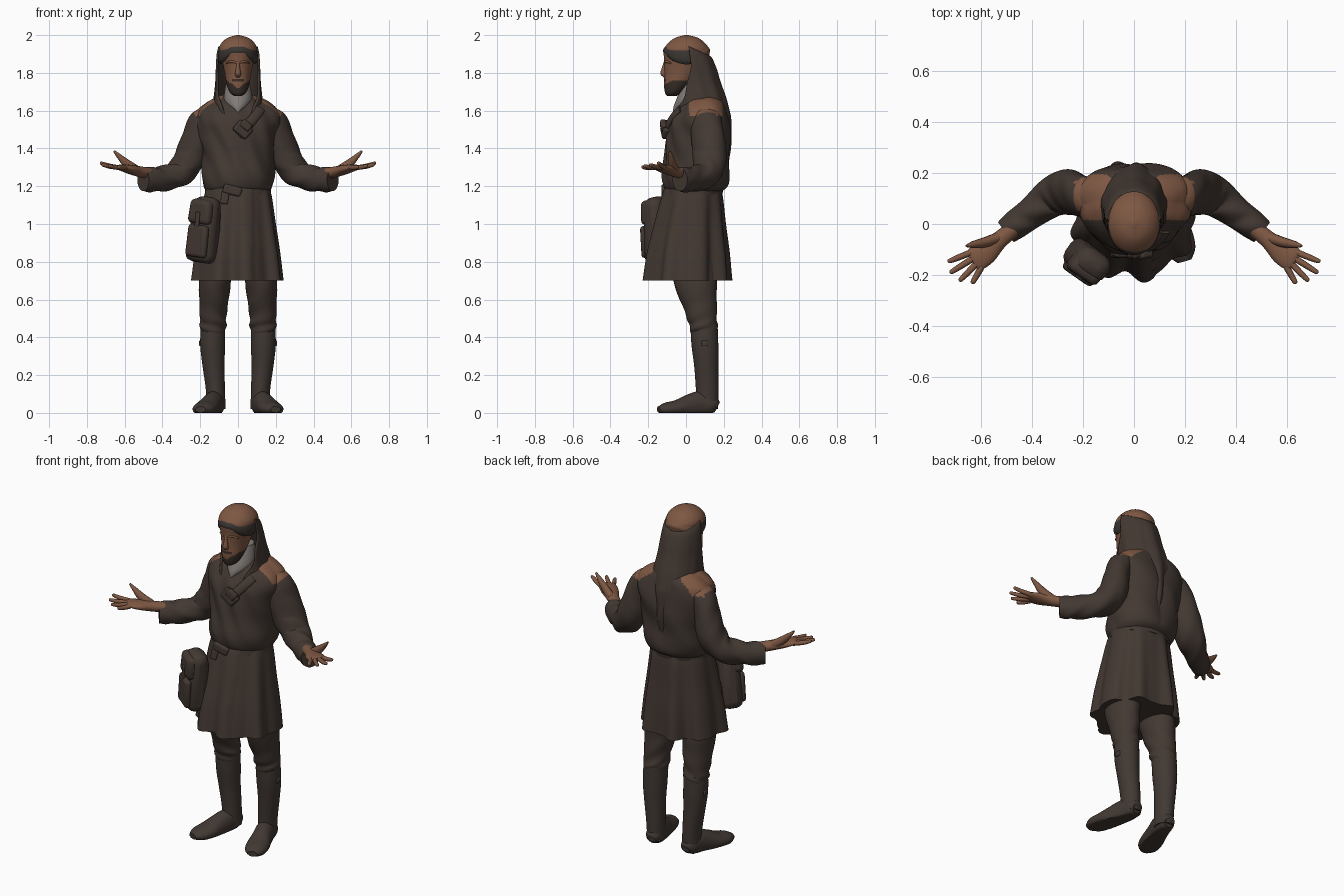
import bpy, bmesh
from math import sin, cos, pi, radians
from mathutils import Vector, Matrix

cube = bpy.data.objects.get("Cube")
if cube:
    bpy.data.objects.remove(cube)


def material(name, *rgb):
    m = bpy.data.materials.new(name)
    m.use_nodes = True
    m.diffuse_color = (*rgb, 1)
    m.node_tree.nodes["Principled BSDF"].inputs["Base Color"].default_value = (*rgb, 1)
    return m


skin = material("skin", .21, .097, .056)
cloth = material("brown cloth", .056, .04, .032)
hide = material("boot leather", .053, .04, .033)
band = material("dark headband", .043, .036, .031)
linen = material("grey linen", .22, .2, .185)
beard = material("beard", .04, .027, .021)


def finish(name, bm, mats, rule=None, angle=50):
    """Turn a bmesh into a smooth-shaded object, colouring faces by rule."""
    bmesh.ops.recalc_face_normals(bm, faces=bm.faces)
    if rule:
        for f in bm.faces:
            f.material_index = rule(f.calc_center_median())
    mesh = bpy.data.meshes.new(name)
    bm.to_mesh(mesh)
    bm.free()
    for m in mats:
        mesh.materials.append(m)
    obj = bpy.data.objects.new(name, mesh)
    bpy.context.collection.objects.link(obj)
    bpy.ops.object.select_all(action='DESELECT')
    obj.select_set(True)
    bpy.context.view_layer.objects.active = obj
    bpy.ops.object.shade_smooth_by_angle(angle=radians(angle))
    return obj


def spline(rows, sub):
    """Catmull-Rom interpolation through rows of numbers."""
    rows = [Vector(r) for r in rows]
    ext = [rows[0]] + rows + [rows[-1]]
    out = []
    for a, b, c, d in zip(ext, ext[1:], ext[2:], ext[3:]):
        for i in range(sub):
            t = i / sub
            out.append(b + (c - a) * (t / 2) + (a * 2 - b * 5 + c * 4 - d) * (t * t / 2)
                       + (b * 3 - a - c * 3 + d) * (t ** 3 / 2))
    return out + [rows[-1]]


def sweep(name, rows, mats, ref=None, side=1, n=32, sub=4, mod=None, rule=None):
    """Loft ellipses (x, y, z, a, b[, opening]); level rings, or across the path if ref is given."""
    rows = spline(rows, sub)
    path = [Vector(r[:3]) for r in rows]
    bm = bmesh.new()
    rings = []
    is_open = len(rows[0]) > 5
    for i, r in enumerate(rows):
        u, v = Vector((1, 0, 0)), Vector((0, 1, 0))
        if ref:
            tan = (path[min(i + 1, len(path) - 1)] - path[max(i - 1, 0)]).normalized()
            v = Vector(ref)
            v = (v - tan * v.dot(tan)).normalized()
            u = v.cross(tan)
        ring = []
        for k in range(n):
            gap = radians(r[5]) if is_open else 0
            a = -pi / 2 + gap + (2 * pi - 2 * gap) * k / (n - 1 if is_open else n)
            p = path[i] + u * r[3] * cos(a) + v * r[4] * sin(a)
            if mod:
                mod(p, a, i / (len(rows) - 1))
            p.x *= side
            ring.append(bm.verts.new(p))
        rings.append(ring)
    for r, s in zip(rings, rings[1:]):
        for k in range(n - 1 if is_open else n):
            j = (k + 1) % n
            bm.faces.new((r[k], r[j], s[j], s[k]))
    if not is_open:
        bm.faces.new(rings[0])
        bm.faces.new(rings[-1])
    return finish(name, bm, mats, rule)


def box(name, loc, size, mat, turn=(0, 0, 0), taper=1, bevel=.02):
    bm = bmesh.new()
    bmesh.ops.create_cube(bm, size=1)
    rot = Matrix.Rotation(radians(turn[2]), 3, 'Z') @ Matrix.Rotation(radians(turn[1]), 3, 'Y') \
        @ Matrix.Rotation(radians(turn[0]), 3, 'X')
    for v in bm.verts:
        k = taper if v.co.z > 0 else 1
        v.co = rot @ Vector((v.co.x * size[0] * k, v.co.y * size[1] * k, v.co.z * size[2])) + Vector(loc)
    obj = finish(name, bm, [mat], angle=40)
    b = obj.modifiers.new("rounded", 'BEVEL')
    b.width, b.segments = bevel, 3


# Torso: blouse with rounded shoulder patches, broad across the back
def shoulder(c):
    return int(c.z > 1.575 and ((abs(c.x) - .155) / .08) ** 4 + ((c.y - .105) / .09) ** 4 < 1)


def torso_folds(p, a, t):
    k = .006 * sin(pi * t)
    square = .028 * abs(sin(2 * a)) * sin(pi * t) if sin(a) > 0 else 0
    p.x += k * cos(a) * sin(6 * a + p.z * 30) + square * cos(a)
    p.y += k * sin(a) * sin(7 * a + p.z * 24 + p.x * 20) + square * sin(a)


sweep("tunic_top", [
    (0, .045, 1.17, .168, .14), (0, .05, 1.2, .182, .168), (0, .05, 1.26, .19, .177),
    (0, .055, 1.36, .188, .168), (0, .06, 1.46, .203, .165), (0, .065, 1.54, .22, .158),
    (0, .075, 1.6, .21, .135), (0, .085, 1.64, .17, .112), (0, .09, 1.665, .128, .088),
    (0, .085, 1.685, .075, .065)], [cloth, skin], n=144, sub=10, mod=torso_folds, rule=shoulder)
sweep("collar", [(0, .05, 1.76, .058, .058), (0, .045, 1.71, .07, .075), (0, .035, 1.655, .075, .088),
                 (0, .02, 1.62, .052, .086), (0, .01, 1.588, .012, .08)], [linen])


# Skirt with folds and a front overlap
def skirt_folds(p, a, t):
    k = .02 * t * (sin(8 * a + 5.85) + .35 * sin(13 * a + 2))
    p.x += k * cos(a) * .6
    p.y += k * sin(a)
    if p.y < 0 and -.2 < p.x < .08:
        p.y -= .008


sweep("tunic_skirt", [
    (0, .04, 1.21, .16, .135), (0, .038, 1.15, .178, .155), (0, .026, 1, .2, .18),
    (0, .017, .85, .222, .204), (0, .012, .7, .239, .218)], [cloth], n=120, sub=5, mod=skirt_folds)
sweep("belt", [(0, .043, 1.205, .17, .148), (0, .043, 1.18, .175, .153), (0, .04, 1.155, .176, .152)], [cloth])
box("belt_knot", (-.03, -.116, 1.178), (.1, .03, .05), cloth, (0, 14, 0), bevel=.012)
box("belt_end", (-.07, -.12, 1.14), (.04, .02, .07), cloth, (-8, 8, 0), bevel=.008)


# Head with beard, nose, brows and eyes
def face_rule(c):
    moustache = 1.754 < c.z < 1.765 and abs(c.x) < .03 and c.y < -.08
    return int(c.z < 1.718 + .7 * abs(c.x) or moustache)


sweep("head", [
    (0, -.075, 1.678, .02, .025), (0, -.066, 1.695, .043, .045), (0, -.045, 1.74, .06, .072),
    (0, -.018, 1.8, .071, .096), (0, 0, 1.87, .086, .116), (0, .003, 1.92, .101, .121),
    (0, .003, 1.955, .09, .1), (0, .003, 1.985, .056, .062), (0, .003, 2, .008, .01)],
    [skin, beard], n=72, sub=8, rule=face_rule)
sweep("nose", [(0, -.104, 1.868, .008, .01), (0, -.113, 1.83, .01, .014), (0, -.118, 1.795, .016, .018),
               (0, -.107, 1.776, .011, .01)], [skin], n=16)
for s, tag in ((1, "left"), (-1, "right")):
    sweep(tag + "_brow", [(.012, -.111, 1.855, .006, .007), (.035, -.102, 1.86, .007, .009),
                          (.06, -.078, 1.852, .004, .006)], [skin], ref=(0, 1, 0), side=s, n=10)
    sweep(tag + "_eye", [(.02, -.105, 1.836, .002, .003), (.032, -.1, 1.837, .004, .005),
                         (.044, -.09, 1.836, .002, .003)], [beard], ref=(0, 1, 0), side=s, n=10)


# Headband, dipping at the temples and ending under the head cloth
def dip(p, a, t):
    p.z -= max(0, abs(p.x) - .035) * (1 - t)


sweep("headband", [(0, .003, 1.9, .09, .117), (0, .003, 1.908, .102, .123), (0, .003, 1.925, .104, .123),
                   (0, .003, 1.947, .094, .106)], [band, skin], n=48, mod=dip,
      rule=lambda c: int(c.y > .055 or c.z > 1.946))


# Draped head cloth, open at the face and running down the back
def drape(p, a, t):
    p.x *= 1 + .04 * t * sin(11 * a)
    p.y += .007 * t * sin(9 * a + 1)
    p.z -= max(0, sin(a)) * .055 * max(0, 1 - t * 4)


hood = sweep("head_cloth", [
    (0, .006, 1.942, .098, .114, 94), (0, .012, 1.9, .107, .124, 93), (0, .025, 1.83, .111, .129, 90),
    (0, .045, 1.75, .114, .131, 74), (0, .066, 1.67, .122, .138, 58), (0, .072, 1.6, .13, .15, 35),
    (0, .075, 1.565, .125, .154, 38), (0, .08, 1.5, .115, .15, 100), (0, .075, 1.4, .105, .152, 125),
    (0, .055, 1.3, .09, .15, 140)], [cloth], n=72, mod=drape)
thick = hood.modifiers.new("thickness", 'SOLIDIFY')
thick.thickness, thick.offset = .012, 0

# Chest strap with pouch
sweep("chest_strap", [(.12, -.03, 1.61, .026, .01), (.095, -.066, 1.575, .026, .012), (.04, -.104, 1.51, .026, .013),
                      (0, -.106, 1.47, .02, .006)], [cloth], ref=(0, 1, 0), n=16)
box("chest_pouch", (.025, -.11, 1.5), (.09, .04, .07), cloth, (0, 40, 10), bevel=.012)
box("chest_pouch_flap", (.042, -.12, 1.522), (.06, .03, .045), cloth, (0, 40, 10), bevel=.01)

# Hip bag on the right, wider at the bottom
turn = (0, 7, -35)
out = Vector((sin(radians(-35)), -cos(radians(-35)), 0))
base = Vector((-.176, -.147, .97))
box("hip_bag", base, (.175, .13, .35), cloth, turn, .8, .045)
box("bag_pocket", base + out * .058 + Vector((-.006, 0, -.06)), (.13, .04, .17), cloth, turn, .95, .018)
box("bag_flap", base + out * .035 + Vector((.008, 0, .095)), (.145, .085, .13), cloth, turn, .9, .025)
box("bag_strap", base + out * .07 + Vector((0, 0, .03)), (.025, .02, .13), cloth, turn, 1, .006)

# Arms, hands, legs and boots, once for each side
across = (.5, .85, 0)


def sleeve_folds(p, a, t):
    p.z += .006 * sin(a * 3 + t * 34) * sin(pi * t)


def trouser_folds(p, a, t):
    p.y += .005 * sin(t * 22 + 2 * a) * t
    p.x += .004 * sin(t * 26 + 3 * a) * t


def flat_sole(p, a, t):
    p.z = max(p.z, 0)


for s, tag in ((1, "left"), (-1, "right")):
    sweep(tag + "_sleeve", [
        (.13, .1, 1.565, .05, .07), (.185, .105, 1.543, .068, .085), (.22, .115, 1.46, .07, .092),
        (.255, .125, 1.35, .08, .092), (.315, .108, 1.268, .072, .08), (.4, .045, 1.24, .065, .062),
        (.465, -.003, 1.235, .066, .057), (.502, -.032, 1.234, .06, .05)],
        [cloth, skin], ref=across, side=s, n=64, sub=9, mod=sleeve_folds, rule=shoulder)
    sweep(tag + "_palm", [(.47, -.015, 1.268, .03, .032), (.53, -.065, 1.279, .028, .035),
                          (.58, -.108, 1.291, .023, .049), (.62, -.138, 1.3, .015, .048),
                          (.633, -.147, 1.301, .008, .036)], [skin], ref=across, side=s, n=20)
    tips = ((.73, -.148, 1.324), (.722, -.192, 1.314), (.685, -.224, 1.307), (.635, -.234, 1.302))
    for i, tip in enumerate(tips):
        k = .034 - i * .023
        root = Vector((.615 + .5 * k, -.138 + .85 * k, 1.298))
        tip = Vector(tip)
        mid = root.lerp(tip, .55) - Vector((0, 0, .003))
        sweep(f"{tag}_finger_{i + 1}", [(*root, .013, .013), (*mid, .012, .012), (*root.lerp(tip, .93), .009, .009),
                                        (*tip, .003, .003)], [skin], ref=across, side=s, n=10, sub=3)
    sweep(tag + "_thumb", [(.535, -.055, 1.285, .024, .022), (.585, -.072, 1.317, .024, .02),
                           (.628, -.08, 1.357, .014, .014), (.657, -.086, 1.387, .005, .005)],
          [skin], ref=across, side=s, n=12)
    sweep(tag + "_trouser_leg", [
        (.115, .05, .8, .085, .11), (.122, .048, .7, .085, .115), (.127, .065, .6, .078, .098),
        (.132, .083, .51, .07, .08), (.132, .092, .46, .07, .075), (.132, .097, .42, .06, .066)],
        [cloth], side=s, sub=6, mod=trouser_folds)
    sweep(tag + "_boot_shaft", [
        (.132, .095, .47, .064, .072), (.134, .1, .36, .066, .071), (.13, .107, .25, .058, .064),
        (.12, .112, .13, .051, .06), (.115, .113, .02, .049, .057)], [hide], side=s)
    box(tag + "_boot_buckle", (s * .196, .1, .368), (.02, .035, .03), hide, bevel=.006)
    sweep(tag + "_foot", [
        (.114, .165, .03, .03, .03), (.116, .14, .04, .05, .046), (.126, .08, .045, .07, .052),
        (.147, .015, .035, .062, .056), (.168, -.05, .025, .043, .064), (.187, -.108, .02, .034, .056),
        (.198, -.146, .018, .016, .028)], [hide], ref=(1, .3, 0), side=s, mod=flat_sole)
